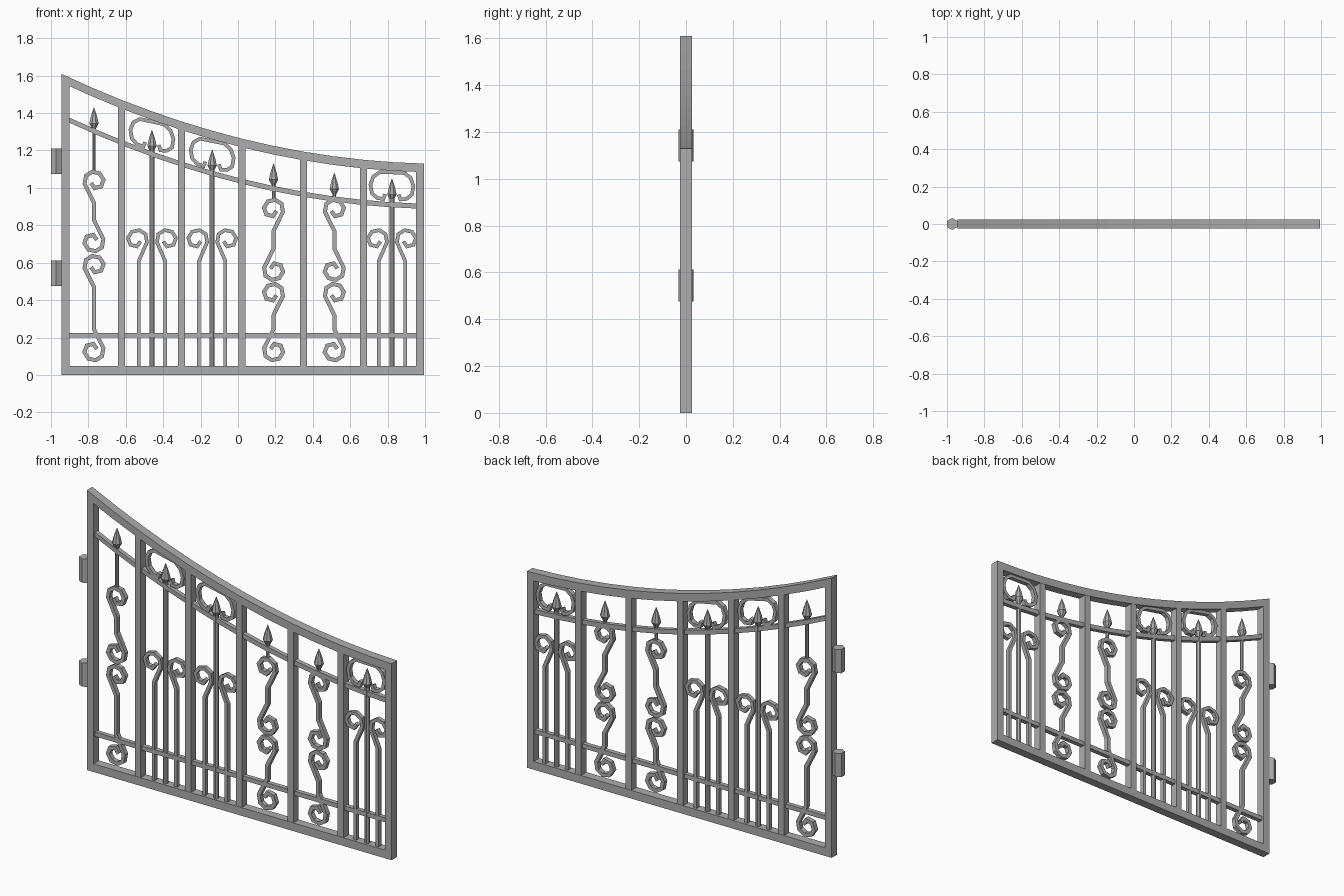
import bpy, bmesh, math
from mathutils import Vector

cube = bpy.data.objects.get("Cube")
if cube:
    bpy.data.objects.remove(cube)

iron = bpy.data.materials.new("grey_iron")
iron.use_nodes = True
GREY = (0.42, 0.42, 0.42, 1)
iron.diffuse_color = GREY
iron.node_tree.nodes["Principled BSDF"].inputs["Base Color"].default_value = GREY

LEFT, RIGHT = -0.945, 0.995


def finish(name, bm):
    bmesh.ops.recalc_face_normals(bm, faces=bm.faces)
    mesh = bpy.data.meshes.new(name)
    bm.to_mesh(mesh)
    bm.free()
    mesh.materials.append(iron)
    obj = bpy.data.objects.new(name, mesh)
    bpy.context.collection.objects.link(obj)


def skin(bm, rings):
    """Bridge equal rings of vertices and cap both ends."""
    for a, b in zip(rings, rings[1:]):
        for i in range(len(a)):
            j = (i + 1) % len(a)
            bm.faces.new((a[i], a[j], b[j], b[i]))
    bm.faces.new(rings[0])
    bm.faces.new(rings[-1])


def strip(name, points, width, depth, upright=False):
    """Flat bar swept along an x-z path with mitred corners."""
    pts = [Vector(p) for p in points]
    bm = bmesh.new()
    rings = []
    for i, p in enumerate(pts):
        d1 = (p - pts[i - 1]).normalized() if i else (pts[1] - p).normalized()
        d2 = (pts[i + 1] - p).normalized() if i < len(pts) - 1 else d1
        t = (d1 + d2).normalized()
        off = Vector((-t.y, t.x)) * width / 2 / max(t.dot(d1), 0.6)
        if upright:
            off = Vector((0, width / 2))
        a, b = p + off, p - off
        rings.append([bm.verts.new((q.x, y, q.y)) for q, y in
                      ((a, -depth / 2), (a, depth / 2), (b, depth / 2), (b, -depth / 2))])
    skin(bm, rings)
    finish(name, bm)


def lathe(name, x, profile, sides=8):
    """Faceted round part from (radius, height) pairs."""
    bm = bmesh.new()
    rings = []
    for r, z in profile:
        angles = [math.tau * (k + 0.5) / sides for k in range(sides)]
        rings.append([bm.verts.new((x + r * math.cos(a), r * math.sin(a), z)) for a in angles])
    skin(bm, rings)
    finish(name, bm)


def top_edge(x):
    u = (x - LEFT) / (RIGHT - LEFT)
    return 1.61 - 0.912 * u + 0.432 * u * u


def arc(x0, x1, drop, n=12):
    xs = [x0 + (x1 - x0) * i / n for i in range(n + 1)]
    return [(x, top_edge(x) - drop) for x in xs]


def curl(side):
    """Scroll from its inner hook to its stem; side is where the stem leaves."""
    polar = [(-150, 0.018), (-85, 0.036), (-35, 0.047), (10, 0.052), (55, 0.052),
             (100, 0.052), (145, 0.052), (195, 0.052)]
    pts = [(-side * r * math.cos(math.radians(a)), r * math.sin(math.radians(a))) for a, r in polar]
    return pts + [(0, -0.115)]


def s_scroll(name, x, z_top, z_bottom, side):
    upper = [(x + px, z_top + pz) for px, pz in curl(side)]
    lower = [(x - px, z_bottom - pz) for px, pz in reversed(curl(side))]
    strip(name, upper + lower, 0.021, 0.026)


def spear(name, x, tip, shaft_bottom, r):
    base = tip - 0.115
    lathe(name + "_shaft", x, [(r, shaft_bottom), (r, base + 0.005)])
    lathe(name + "_head", x, [(0.011, base), (0.027, base + 0.03), (0.017, base + 0.07), (0.001, tip)])


# Outer frame
strip("top_rail", arc(LEFT, RIGHT, 0.023), 0.046, 0.05, True)
strip("bottom_rail", [(LEFT, 0.0235), (RIGHT, 0.0235)], 0.047, 0.05)
for name, x, w in (("hinge_post", LEFT + 0.0215, 0.043), ("latch_post", RIGHT - 0.0215, 0.043)):
    strip(name, [(x, 0), (x, top_edge(x) - 0.025)], w, 0.05)

# Uprights and inner rails
for x in (-0.622, -0.302, 0.021, 0.35, 0.67):
    strip("upright", [(x, 0.03), (x, top_edge(x) - 0.02)], 0.038, 0.046)
strip("curved_inner_rail", arc(LEFT + 0.04, RIGHT - 0.04, 0.228), 0.027, 0.026, True)
strip("lower_inner_rail", [(LEFT + 0.04, 0.213), (RIGHT - 0.04, 0.213)], 0.025, 0.026)

# Panels with paired S scrolls under a spear
for x, tip, z1, z2, z3, side in ((-0.77, 1.43, 1.035, 0.713, 0.585, -1),
                                 (0.19, 1.13, 0.885, 0.56, 0.435, 1),
                                 (0.515, 1.08, 0.885, 0.56, 0.435, -1)):
    spear("scroll_spear", x, tip, z1 + 0.045, 0.01)
    s_scroll("upper_s_scroll", x, z1, z2, side)
    s_scroll("lower_s_scroll", x, z3, 0.13, side)

# Panels with a tall spear, two curled bars and a C scroll
half_c = [(0.065, 0.073), (0.1, 0.047), (0.115, 0.005), (0.107, -0.042),
          (0.078, -0.066), (0.046, -0.07), (0.036, -0.044)]
for x, tip, slope in ((-0.46, 1.31, -0.22), (-0.138, 1.205, -0.2), (0.823, 1.05, -0.03)):
    spear("tall_spear", x, tip, 0.04, 0.0145)
    for side in (-1, 1):
        bar = [(x + side * 0.077 + px, 0.723 + pz) for px, pz in curl(-side)]
        bar[-1] = (x + side * 0.071, bar[-1][1])
        strip("curled_bar", bar + [(x + side * 0.071, 0.04)], 0.019, 0.024)
    outline = [(-a, b) for a, b in reversed(half_c)] + half_c
    zc = top_edge(x) - 0.128
    strip("c_scroll", [(x + a, zc + b + slope * a) for a, b in outline], 0.019, 0.026)

# Hinges
for z in (0.475, 1.073):
    lathe("hinge", -0.972, [(0.032, z), (0.032, z + 0.137)], 6)
